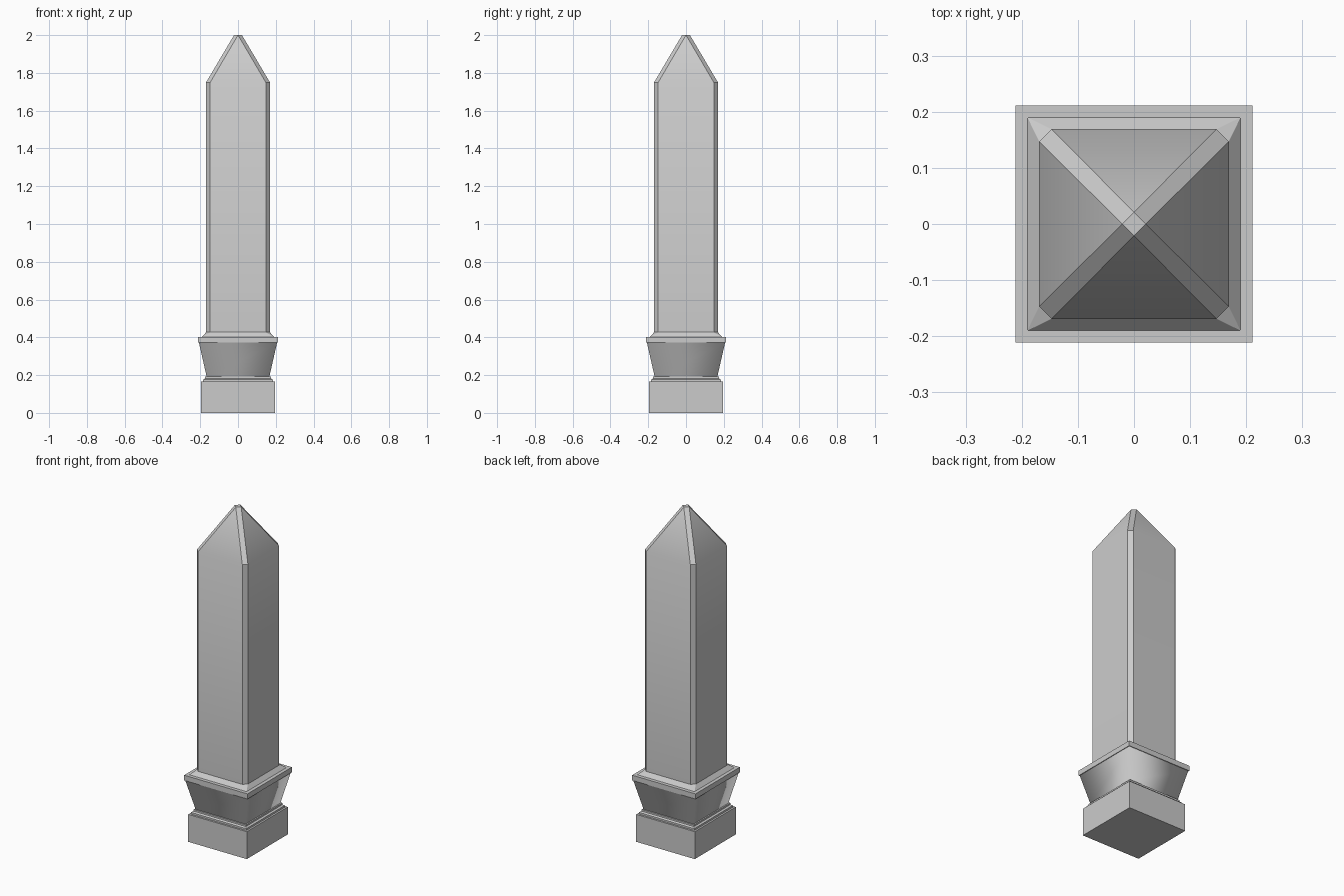
import bpy, bmesh, math

if "Cube" in bpy.data.objects:
    bpy.data.objects.remove(bpy.data.objects["Cube"])


def loft(name, rings, smooth=None):
    """Stack square rings (half width, corner chamfer, height) into a closed solid."""
    bm = bmesh.new()
    loops = []
    for h, c, z in rings:
        a = h - c
        pts = [(h, -a), (h, a), (a, h), (-a, h), (-h, a), (-h, -a), (-a, -h), (a, -h)]
        loops.append([bm.verts.new((x, y, z)) for x, y in pts])
    for lo, hi in zip(loops, loops[1:]):
        for i in range(8):
            j = (i + 1) % 8
            bm.faces.new((lo[i], lo[j], hi[j], hi[i]))
    bm.faces.new(loops[0][::-1])
    bm.faces.new(loops[-1])
    # merge unchamfered corners
    bmesh.ops.remove_doubles(bm, verts=bm.verts[:], dist=1e-5)
    bmesh.ops.recalc_face_normals(bm, faces=bm.faces[:])
    mesh = bpy.data.meshes.new(name)
    bm.to_mesh(mesh)
    bm.free()
    obj = bpy.data.objects.new(name, mesh)
    bpy.context.collection.objects.link(obj)
    if smooth:
        bpy.ops.object.select_all(action='DESELECT')
        obj.select_set(True)
        bpy.context.view_layer.objects.active = obj
        bpy.ops.object.shade_smooth_by_angle(angle=math.radians(smooth))
    return obj


# square foot with two small steps
loft("base_block", [(0.195, 0, 0), (0.195, 0, 0.165)])
loft("base_step", [(0.184, 0, 0.165), (0.184, 0, 0.176), (0.174, 0, 0.182), (0.174, 0, 0.192)])

# flared block, shaded softly round its corners
flare = loft("flared_block", [(0.166, 0, 0.192), (0.207, 0, 0.372)])
for poly in flare.data.polygons:
    poly.use_smooth = abs(poly.normal.z) < 0.7
for edge in flare.data.edges:
    za, zb = (flare.data.vertices[v].co.z for v in edge.vertices)
    edge.use_edge_sharp = abs(za - zb) < 1e-4

# cap plate and the sloped moulding that meets the shaft
loft("cap_plate", [(0.211, 0, 0.372), (0.211, 0, 0.403)])
loft("shaft_moulding", [(0.19, 0, 0.403), (0.169, 0.022, 0.427)])

# chamfered shaft with pointed top
loft("shaft", [(0.169, 0.022, 0.427), (0.169, 0.022, 1.75), (0.021, 0.021, 2.0)], smooth=35)
